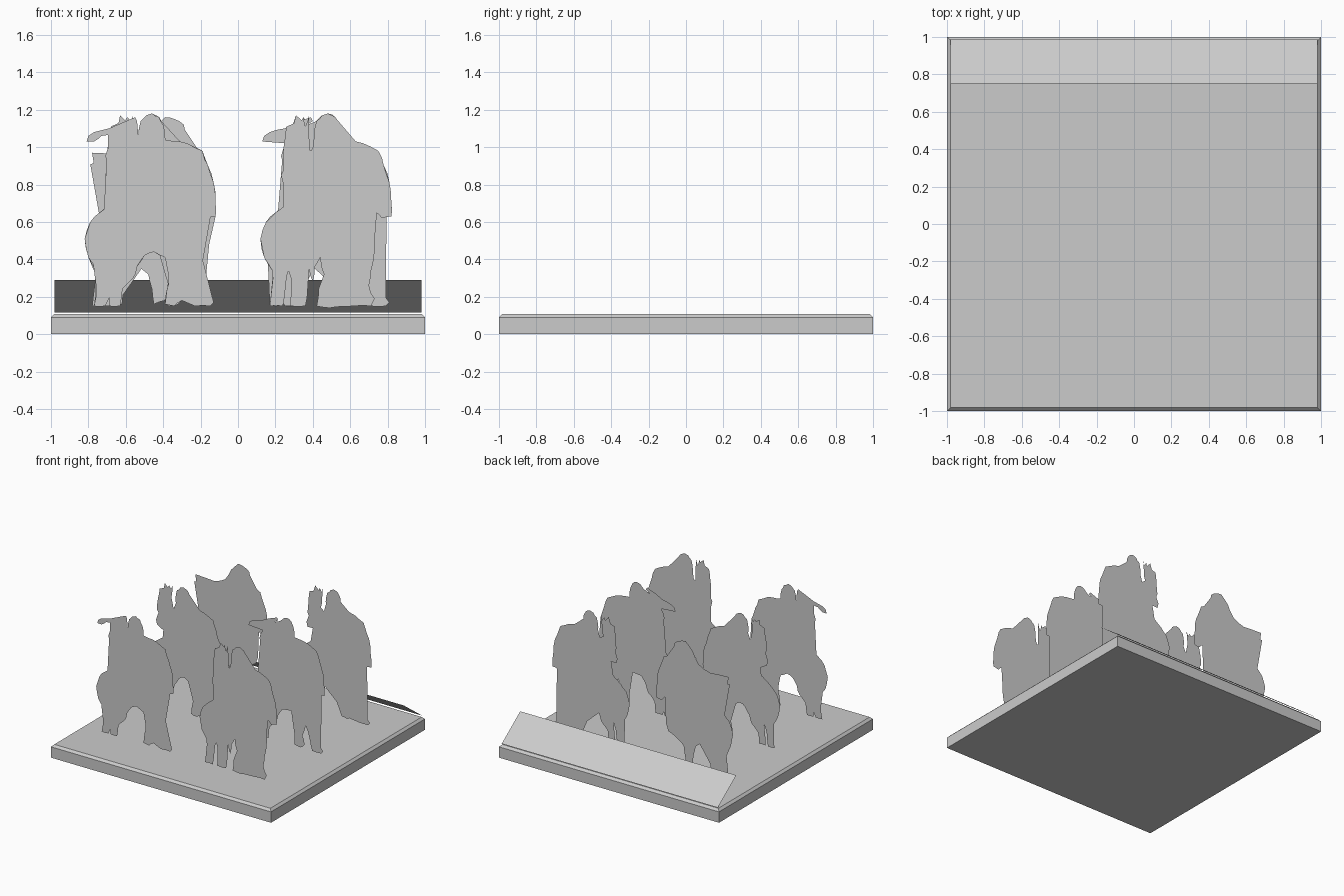
import bpy, bmesh, random

if "Cube" in bpy.data.objects:
    bpy.data.objects.remove(bpy.data.objects["Cube"])

random.seed(4)
grey = bpy.data.materials.new("plain_grey")
grey.diffuse_color = (0.6, 0.6, 0.6, 1)
grey.use_nodes = True
grey.node_tree.nodes["Principled BSDF"].inputs["Base Color"].default_value = grey.diffuse_color


def finish(name, bm):
    mesh = bpy.data.meshes.new(name)
    bm.to_mesh(mesh)
    bm.free()
    mesh.materials.append(grey)
    ob = bpy.data.objects.new(name, mesh)
    bpy.context.collection.objects.link(ob)
    return ob


# Square base with a chamfered upper rim
bm = bmesh.new()
bmesh.ops.create_cube(bm, size=1)
for v in bm.verts:
    v.co = (v.co.x * 2, v.co.y * 2, (v.co.z + 0.5) * 0.107)
rim = [e for e in bm.edges if all(v.co.z > 0.1 for v in e.verts)]
bmesh.ops.bevel(bm, geom=rim, offset=0.018, segments=1, affect='EDGES')
finish("base", bm)

# Thin sloping label plate along the back
bm = bmesh.new()
bm.faces.new([bm.verts.new(p) for p in (
    (-0.982, 0.75, 0.29), (0.982, 0.75, 0.29),
    (0.982, 0.99, 0.115), (-0.982, 0.99, 0.115))])
finish("sloping_plate", bm)

# Silhouette pieces in hundredths (sideways, height), clockwise from the head
HEAD = [(-5, 114), (-2, 117), (1, 118), (5, 116), (7, 112), (8, 104), (16, 103), (20, 102)]
LEANING_HEAD = [(4, 112), (8, 116), (13, 115), (18, 112), (20, 107), (22, 101)]
BACK = [(28, 98), (31, 90), (34, 81), (35, 70), (35, 63), (30, 62), (27, 65),
        (26, 58), (25, 52), (26, 44)]
LEGS = {
    "arched": [(25, 35), (25, 25), (30, 22), (34, 17), (32, 15), (24, 15), (22, 24), (18, 34),
               (15, 25), (17, 18), (13, 15), (8, 16), (9, 24), (11, 34), (8, 41), (2, 44),
               (-3, 42), (-7, 36), (-9, 30), (-15, 24), (-16, 15), (-22, 15), (-21, 24),
               (-20, 33), (-23, 25), (-24, 15), (-30, 15), (-29, 24), (-28, 33)],
    "dense": [(24, 35), (23, 26), (26, 19), (24, 15), (15, 15), (14, 24), (15, 36), (12, 32),
              (9, 24), (10, 16), (2, 14), (-5, 15), (-4, 24), (-1, 32), (-3, 41), (-6, 36),
              (-7, 28), (-9, 35), (-11, 42), (-13, 30), (-10, 20), (-11, 15), (-19, 15),
              (-18, 26), (-20, 34), (-22, 25), (-23, 15), (-30, 15), (-29, 22), (-28, 33)],
    "galloping": [(24, 38), (16, 34), (10, 30), (8, 18), (2, 16), (1, 24), (-1, 32), (-8, 38),
                  (-14, 30), (-15, 16), (-22, 15), (-21, 30), (-24, 24), (-25, 15),
                  (-31, 15), (-29, 33)],
}
FLANK = [(-33, 41), (-35, 51), (-32, 60), (-27, 65), (-19, 71), (-12, 75), (-10, 83)]
ARMS = {
    "axe": [(-15, 82), (-19, 80), (-23, 82), (-21, 88), (-24, 95), (-21, 102), (-18, 107),
            (-26, 106), (-30, 103), (-34, 103), (-33, 106), (-30, 108), (-22, 110),
            (-8, 116), (-7, 114), (-13, 110), (-12, 103), (-16, 97), (-13, 92),
            (-9, 95), (-6, 103), (-6, 110)],
    "claw": [(-23, 81), (-24, 85), (-20, 88), (-23, 93), (-22, 104), (-21, 111), (-19, 107),
             (-16, 117), (-14, 112), (-12, 116), (-11, 111), (-9, 117), (-10, 107),
             (-11, 100), (-8, 98), (-6, 103), (-6, 110)],
    "blade": [(-8, 84), (-6, 88), (-9, 92), (-20, 90), (-32, 91), (-22, 93), (-31, 97),
              (-14, 96), (-4, 100), (0, 106)],
}


# Flat rider cut-out standing upright, with slightly ragged edges
def rider(name, x, y, arm, legs):
    head = LEANING_HEAD if arm == "blade" else HEAD
    pts = head + BACK + LEGS[legs] + FLANK + ARMS[arm]
    ragged = []
    for (a, b), (c, d) in zip(pts, pts[1:] + pts[:1]):
        ragged.append((a, b))
        if abs(a - c) + abs(b - d) > 5:
            ragged.append(((a + c) / 2 + random.uniform(-.5, .5),
                           (b + d) / 2 + random.uniform(-.5, .5)))
    bm = bmesh.new()
    face = bm.faces.new([bm.verts.new((x + u / 100, y, z / 100)) for u, z in reversed(ragged)])
    bmesh.ops.triangulate(bm, faces=[face])
    finish(name, bm)


# Two columns of three ranks
rider("rider_front_left", -0.47, -0.67, "axe", "arched")
rider("rider_front_right", 0.47, -0.67, "claw", "dense")
rider("rider_middle_left", -0.47, -0.05, "claw", "arched")
rider("rider_middle_right", 0.47, -0.05, "axe", "arched")
rider("rider_back_left", -0.47, 0.56, "blade", "galloping")
rider("rider_back_right", 0.47, 0.56, "claw", "arched")
